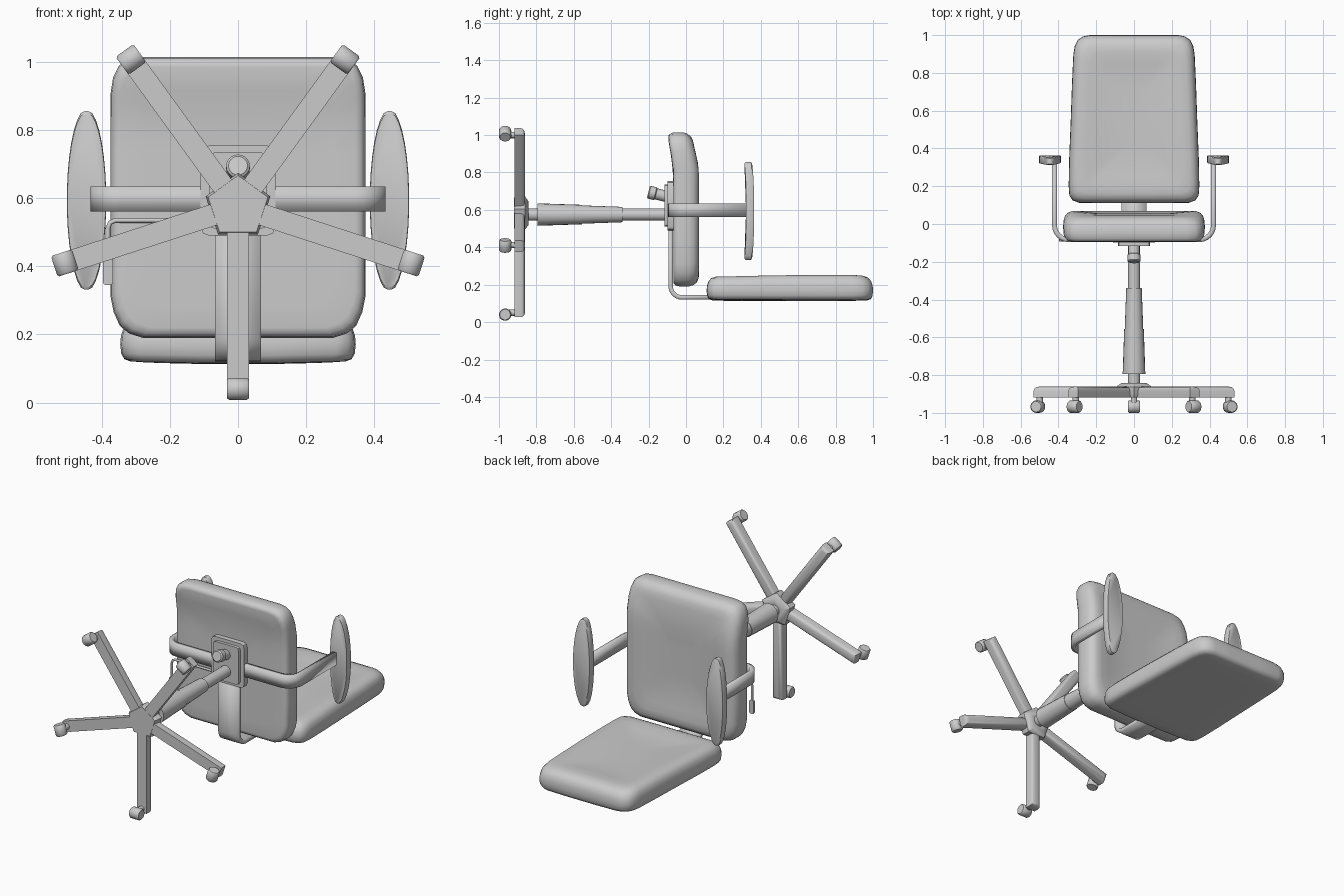
import bpy, bmesh
from math import sin, cos, pi, radians
from mathutils import Matrix, Vector

if "Cube" in bpy.data.objects:
    bpy.data.objects.remove(bpy.data.objects["Cube"])

CZ = 0.575  # height of the column axis (the chair lies on its back, its "up" is +y)


def finish(name, bm, matrix=None, angle=40):
    bmesh.ops.recalc_face_normals(bm, faces=bm.faces[:])
    me = bpy.data.meshes.new(name)
    bm.to_mesh(me)
    bm.free()
    ob = bpy.data.objects.new(name, me)
    bpy.context.collection.objects.link(ob)
    if matrix is not None:
        ob.matrix_world = matrix
    bpy.ops.object.select_all(action='DESELECT')
    bpy.context.view_layer.objects.active = ob
    ob.select_set(True)
    bpy.ops.object.shade_smooth_by_angle(angle=radians(angle))
    return ob


def loft(bm, rings):
    loops = [[bm.verts.new(p) for p in r] for r in rings]
    n = len(loops[0])
    for a, b in zip(loops, loops[1:]):
        for i in range(n):
            bm.faces.new((a[i], a[(i + 1) % n], b[(i + 1) % n], b[i]))
    bm.faces.new(loops[0])
    bm.faces.new(loops[-1])


def lathe(name, profile, matrix=None, n=20):
    """Profile of (radius, y) turned round the y axis."""
    bm = bmesh.new()
    loft(bm, [[(r * cos(2 * pi * i / n), y, r * sin(2 * pi * i / n)) for i in range(n)]
              for r, y in profile])
    return finish(name, bm, matrix)


def box(name, lo, hi, bevel=0, pick=lambda e: True, matrix=None, seg=2):
    bm = bmesh.new()
    bmesh.ops.create_cube(bm, size=1)
    lo, hi = Vector(lo), Vector(hi)
    for v in bm.verts:
        v.co = Vector([(lo[i] + hi[i]) / 2 + v.co[i] * (hi[i] - lo[i]) for i in range(3)])
    if bevel:
        bmesh.ops.bevel(bm, geom=[e for e in bm.edges if pick(e)], offset=bevel,
                        segments=seg, profile=0.5, affect='EDGES')
    return finish(name, bm, matrix)


def ribbon(name, path, side, thick):
    """Flat bar: path of points widened along +-side, then thickened."""
    bm = bmesh.new()
    s = Vector(side)
    rows = [(bm.verts.new(Vector(p) - s), bm.verts.new(Vector(p) + s)) for p in path]
    for a, b in zip(rows, rows[1:]):
        bm.faces.new((a[0], a[1], b[1], b[0]))
    ob = finish(name, bm)
    m = ob.modifiers.new("thickness", 'SOLIDIFY')
    m.thickness, m.offset, m.use_even_offset = thick, 0, True
    return ob


def cushion(name, half, profile, place):
    """Half outline (u, v) mirrored in u, lofted through (scale inset, h) rings."""
    outline = half + [(-u, v) for u, v in reversed(half)]
    vs = [v for _, v in half]
    vc, hu, hv = (min(vs) + max(vs)) / 2, max(u for u, _ in half), (max(vs) - min(vs)) / 2
    bm = bmesh.new()
    loft(bm, [[place(u * (1 - d / hu), vc + (v - vc) * (1 - d / hv), h)
               for u, v in outline] for d, h in profile])
    return finish(name, bm, angle=50)


def smooth(a, b, x):
    t = min(1, max(0, (x - a) / (b - a)))
    return t * t * (3 - 2 * t)


# seat cushion, front edge rolls down
seat_half = [(0.10, 0.19), (0.28, 0.19), (0.32, 0.203), (0.347, 0.225), (0.365, 0.265),
             (0.374, 0.31), (0.375, 0.45), (0.375, 0.6), (0.375, 0.75), (0.375, 0.83),
             (0.374, 0.91), (0.367, 0.955), (0.35, 0.99), (0.325, 1.007), (0.28, 1.015),
             (0.10, 1.015)]
seat_prof = [(0.33, -0.068), (0.2, -0.068), (0.1, -0.068), (0.03, -0.068), (0.014, -0.065),
             (0.003, -0.05), (0, -0.02), (0.001, 0.015), (0.008, 0.04), (0.022, 0.058),
             (0.045, 0.068), (0.08, 0.069), (0.13, 0.062), (0.2, 0.055), (0.28, 0.05), (0.34, 0.05)]
cushion("seat_cushion", seat_half, seat_prof,
        lambda u, v, h: (u, h - 0.027 * smooth(0.8, 1.0, v) * (1 if h < 0.03 else 1.2), v))

# backrest cushion, narrower at the top and gently bowed
back_half = [(0.10, 0.11), (0.29, 0.112), (0.325, 0.125), (0.342, 0.15), (0.346, 0.2),
             (0.343, 0.35), (0.335, 0.55), (0.328, 0.75), (0.321, 0.9), (0.313, 0.945),
             (0.297, 0.975), (0.27, 0.993), (0.235, 1.0), (0.10, 1.0)]
back_prof = [(0.3, 0.113), (0.18, 0.113), (0.08, 0.114), (0.03, 0.116), (0.012, 0.122),
             (0.003, 0.138), (0, 0.165), (0.002, 0.195), (0.01, 0.218), (0.025, 0.235),
             (0.05, 0.243), (0.09, 0.243), (0.15, 0.236), (0.22, 0.23), (0.3, 0.228)]
cushion("backrest_cushion", back_half, back_prof,
        lambda u, v, h: (u, v, h + (0.008 * smooth(0.1, 0.6, v) - 0.008 * smooth(0.9, 1, v))
                         * (h > 0.17) + 0.006 * (u / 0.35) ** 2 * (h < 0.17)))


def arc(cx, cy, r, a0, a1, n=6):
    return [(cx + r * cos(radians(a0 + (a1 - a0) * i / n)),
             cy + r * sin(radians(a0 + (a1 - a0) * i / n))) for i in range(n + 1)]


# armrest bar under the seat, bent up at both ends
right = arc(0.345, -0.007, 0.076, -90, 0) + [(0.421, 0.325)]
bar = [(-x, y) for x, y in reversed(right)] + right
ribbon("armrest_bar", [(x, y, 0.598) for x, y in bar], (0, 0, 0.037), 0.026)

# armrest pads: long ovals with blunt ends
for s, side in ((-1, "left"), (1, "right")):
    pad = []
    for i in range(32):
        a = 2 * pi * (i + 0.5) / 32
        pad.append((s * 0.445 + 0.058 * cos(a), max(-0.262, min(0.262, 0.268 * sin(a)))))
    bm = bmesh.new()
    loft(bm, [[(s * 0.445 + (x - s * 0.445) * k, y - 0.01 * (abs(z) / 0.262) ** 3, 0.594 + z * k)
               for x, z in pad] for k, y in ((0.97, 0.322), (1, 0.328), (1, 0.358), (0.95, 0.364))])
    finish(side + "_armrest_pad", bm)

# backrest bar: along the seat underside, then up behind the backrest
bend = arc(-0.022, 0.192, 0.06, 180, 270)
ribbon("backrest_bar", [(0, -0.082, 0.56)] + [(0, y, z) for y, z in bend] + [(0, 0.3, 0.132)],
       (0.067, 0, 0), 0.024)

# mounting plates
upright = lambda e: abs(e.verts[0].co.y - e.verts[1].co.y) > 0.01
box("mounting_plate", (-0.11, -0.098, 0.49), (0.11, -0.06, 0.755), 0.025, upright)
box("mounting_cap", (-0.085, -0.116, 0.51), (0.085, -0.09, 0.735), 0.018, upright)

# tilt tension knob
lathe("tension_knob", [(0.028, -0.058), (0.035, -0.052), (0.035, -0.02), (0.03, -0.015), (0.03, 0.06)],
      Matrix.Translation((0, -0.145, 0.682)) @ Matrix.Rotation(radians(-14), 4, 'X'))

# height lever: bent rod with paddle
cu = bpy.data.curves.new("height_lever", 'CURVE')
cu.dimensions = '3D'
cu.bevel_depth, cu.bevel_resolution = 0.007, 2
pts = [(-0.08, -0.085, 0.535), (-0.36, -0.085, 0.535), (-0.376, -0.085, 0.528),
       (-0.382, -0.085, 0.512), (-0.382, -0.085, 0.41)]
sp = cu.splines.new('POLY')
sp.points.add(len(pts) - 1)
for p, c in zip(sp.points, pts):
    p.co = (*c, 1)
bpy.context.collection.objects.link(bpy.data.objects.new("height_lever", cu))
box("lever_paddle", (-0.397, -0.092, 0.345), (-0.367, -0.078, 0.425), 0.009, upright)

# gas column with telescopic cover
lathe("column_rod", [(0.033, -0.87), (0.033, -0.09)], Matrix.Translation((0, 0, CZ)))
lathe("column_cover", [(0.03, -0.795), (0.06, -0.795), (0.052, -0.556), (0.049, -0.556),
                       (0.041, -0.34), (0.03, -0.34)], Matrix.Translation((0, 0, CZ)))

# five-sided hub, flat sides towards the arms
hub = Matrix.Translation((0, 0, CZ)) @ Matrix.Rotation(radians(18 + 36), 4, 'Y')
lathe("base_hub", [(0.092, -0.919), (0.1, -0.9), (0.1, -0.862), (0.07, -0.842), (0.045, -0.842)], hub, n=5)

# five arms, each with a caster
for i in range(5):
    m = Matrix.Translation((0, 0, CZ)) @ Matrix.Rotation(radians(72 * i), 4, 'Y')
    top = lambda e: all(v.co.y > -0.88 for v in e.verts)
    box(f"base_arm_{i + 1}", (-0.032, -0.918, -0.548), (0.032, -0.861, -0.06), 0.022, top, m, 3)
    lathe(f"caster_stem_{i + 1}", [(0.017, -0.96), (0.017, -0.91)],
          m @ Matrix.Translation((0, 0, -0.525)), 12)
    lathe(f"caster_wheel_{i + 1}", [(0.028, -0.032), (0.033, -0.026), (0.033, 0.026), (0.028, 0.032)],
          m @ Matrix.Translation((0, -0.967, -0.535)) @ Matrix.Rotation(pi / 2, 4, 'Z'), 18)
